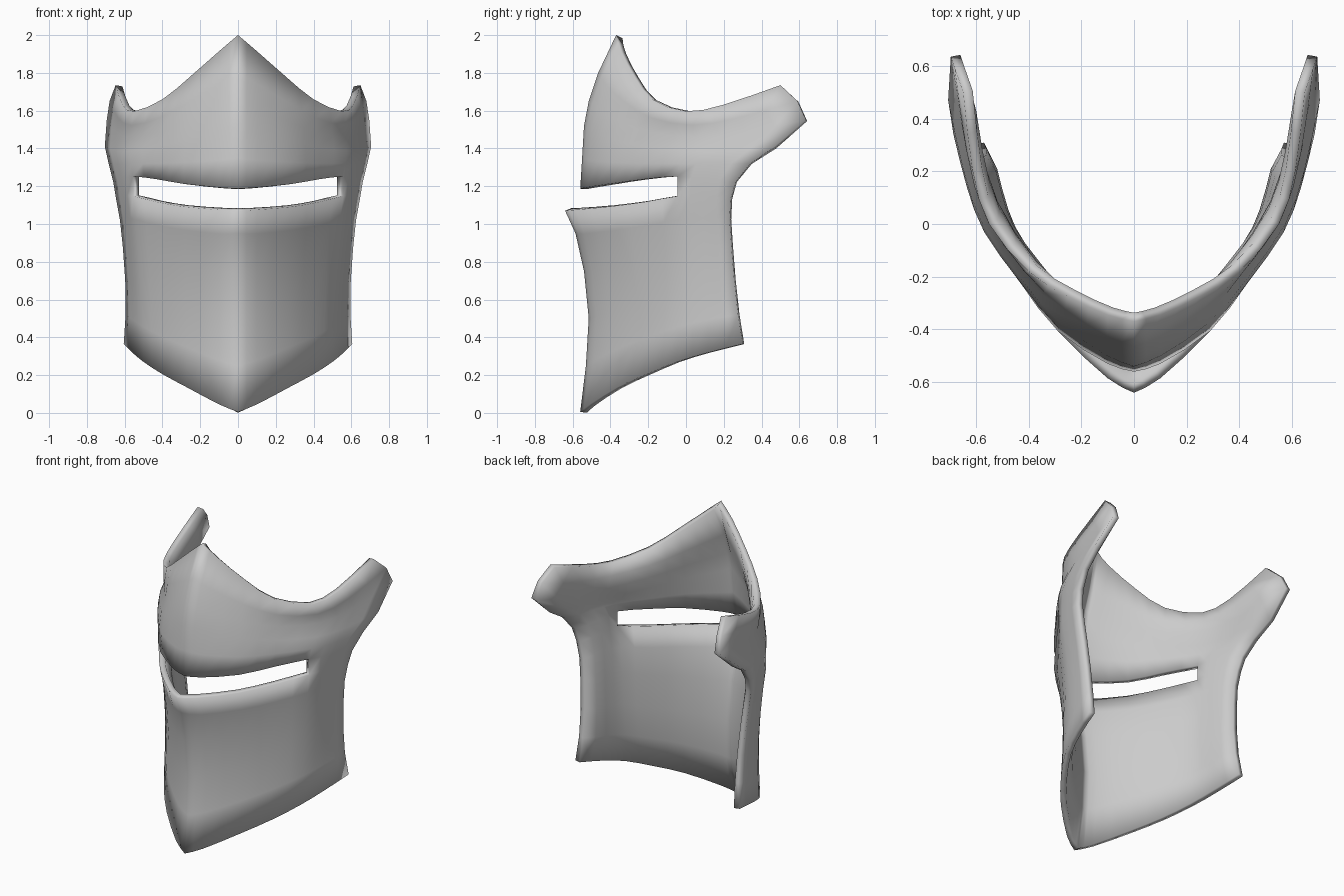
import bpy, bmesh, math
from mathutils import Vector

if "Cube" in bpy.data.objects:
    bpy.data.objects.remove(bpy.data.objects["Cube"])

# Key lines of the right half, from the centre ridge to the rear edge
bottom = [(0, -.56, .005), (.1, -.51, .045), (.27, -.365, .135), (.40, -.21, .205),
          (.50, -.05, .27), (.56, .12, .32), (.605, .30, .365)]
slot_low = [(0, -.64, 1.07), (.1, -.585, 1.075), (.29, -.405, 1.092), (.43, -.22, 1.117),
            (.557, -.045, 1.148), (.605, .09, 1.15), (.645, .235, 1.13)]
slot_top = [(0, -.56, 1.187), (.1, -.53, 1.193), (.29, -.405, 1.213), (.43, -.225, 1.237),
            (.557, -.045, 1.252), (.615, .1, 1.24), (.66, .26, 1.22)]
brow = [(0, -.37, 2.0), (.1, -.345, 1.915), (.25, -.275, 1.783), (.40, -.18, 1.66),
        (.55, 0, 1.597), (.612, .2, 1.632), (.648, .5, 1.735)]

# Vertical profiles of the ridge and the rear edge
low_ridge = [(0, -.56, .005), (0, -.53, .25), (0, -.515, .5), (0, -.54, .75),
             (0, -.585, .95), (0, -.64, 1.07)]
low_edge = [(.605, .30, .365), (.595, .275, .52), (.597, .255, .7), (.61, .24, .88),
            (.625, .23, 1.02), (.645, .235, 1.13)]
top_ridge = [(0, -.56, 1.187), (0, -.55, 1.35), (0, -.54, 1.52), (0, -.515, 1.65),
             (0, -.465, 1.8), (0, -.37, 2.0)]
top_edge = [(.66, .26, 1.22), (.685, .34, 1.32), (.705, .47, 1.41), (.695, .635, 1.55),
            (.68, .59, 1.65), (.648, .5, 1.735)]


def smooth(points):
    """Insert a curved midpoint between neighbouring points."""
    p = [Vector(q) for q in points]
    p = [2 * p[0] - p[1]] + p + [2 * p[-1] - p[-2]]
    out = []
    for i in range(1, len(p) - 2):
        out += [p[i], (9 * (p[i] + p[i + 1]) - p[i - 1] - p[i + 2]) / 16]
    return out + [p[-2]]


def patch(start, end, ridge, edge):
    """Rows of points filling the area between four boundary lines."""
    a, b = smooth(start), smooth(end)
    ridge = [Vector(q) for q in ridge]
    edge = [Vector(q) for q in edge]
    n, rows = len(a) - 1, []
    for j in range(len(ridge)):
        v = j / (len(ridge) - 1)
        dr = ridge[j] - a[0].lerp(b[0], v)
        de = edge[j] - a[n].lerp(b[n], v)
        rows.append([a[i].lerp(b[i], v) + dr * (1 - i / n) + de * (i / n) ** 2
                     for i in range(n + 1)])
    return rows


lower = patch(bottom, slot_low, low_ridge, low_edge)
upper = patch(slot_top, brow, top_ridge, top_edge)
rows = lower + upper
N = len(rows[0]) - 1
SLOT_END = 8                      # column where the eye slot stops
gap = len(lower) - 1              # row band that holds the eye slot

# Mirrored sheet with the eye slot left open
bm = bmesh.new()
grid = [[bm.verts.new((math.copysign(r[abs(i)].x, i), r[abs(i)].y, r[abs(i)].z))
         for i in range(-N, N + 1)] for r in rows]
for j in range(len(rows) - 1):
    for i in range(2 * N):
        if j == gap and abs(i + 0.5 - N) < SLOT_END:
            continue
        bm.faces.new((grid[j][i], grid[j][i + 1], grid[j + 1][i + 1], grid[j + 1][i]))
bm.verts.index_update()
inner = [v.index for v in bm.verts if not v.is_boundary]
border = [v.index for v in bm.verts if v.is_boundary]
mesh = bpy.data.meshes.new("visor")
bm.to_mesh(mesh)
bm.free()
visor = bpy.data.objects.new("visor", mesh)
bpy.context.collection.objects.link(visor)

# Plate thickness, thinner along the rims
group = visor.vertex_groups.new(name="thickness")
group.add(inner, 1.0, 'REPLACE')
group.add(border, 0.62, 'REPLACE')
mod = visor.modifiers.new("plate", 'SOLIDIFY')
mod.thickness = 0.06
mod.offset = -1
mod.vertex_group = "thickness"
bpy.context.view_layer.objects.active = visor
visor.select_set(True)
bpy.ops.object.modifier_apply(modifier="plate")

# Soft rims and ridge
bpy.ops.object.shade_smooth()

# Steel colour
steel = bpy.data.materials.new("steel grey")
steel.diffuse_color = (0.6, 0.6, 0.6, 1)
steel.use_nodes = True
steel.node_tree.nodes["Principled BSDF"].inputs["Base Color"].default_value = steel.diffuse_color
visor.data.materials.append(steel)
